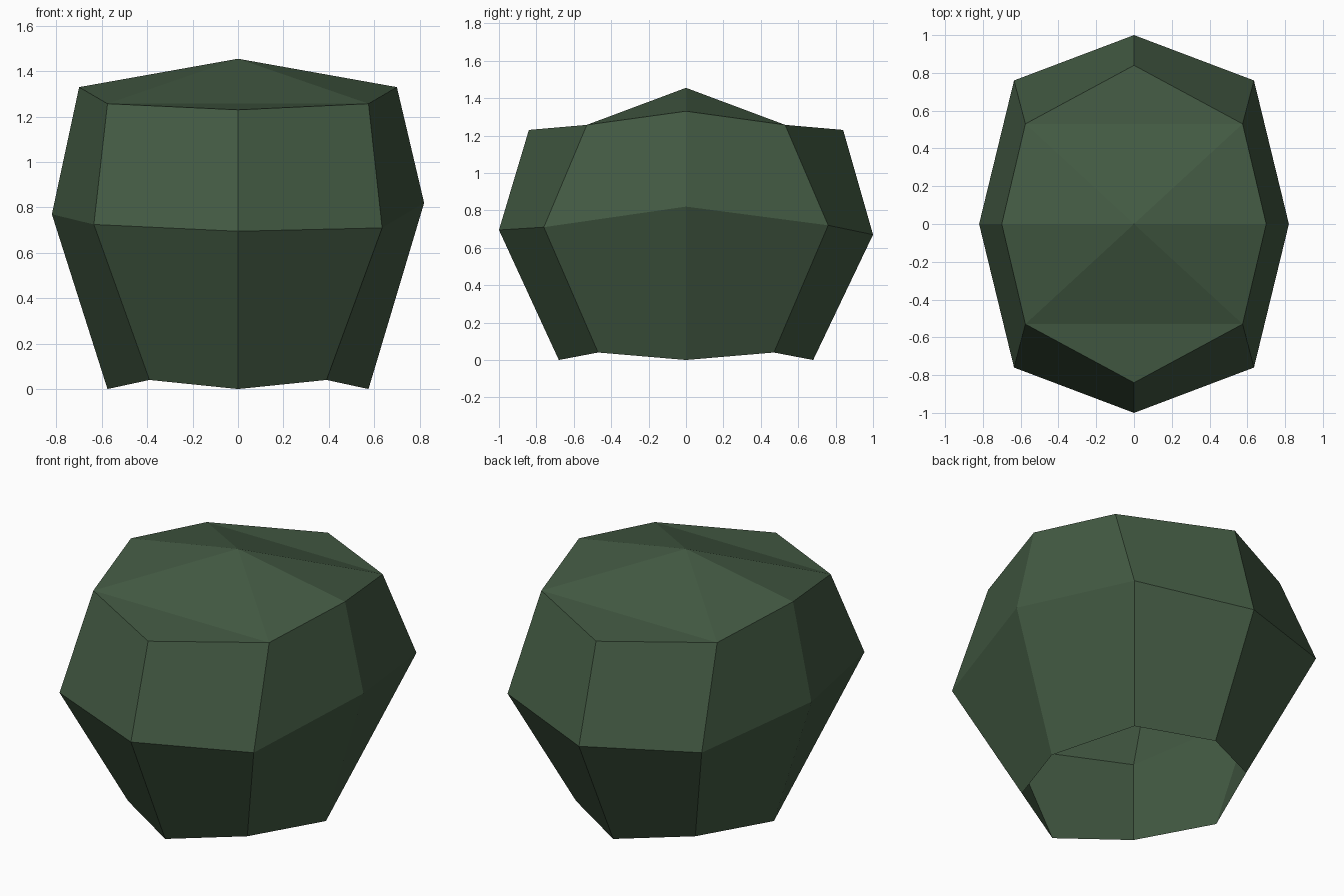
import bpy, bmesh

if "Cube" in bpy.data.objects:
    bpy.data.objects.remove(bpy.data.objects["Cube"])

# One flat dark green
green = bpy.data.materials.new("dark moss green")
green.diffuse_color = (0.056, 0.102, 0.056, 1)
green.use_nodes = True
green.node_tree.nodes["Principled BSDF"].inputs["Base Color"].default_value = green.diffuse_color


def ring(bm, side_x, front_y, corner, heights):
    """Eight-point ring, counter-clockwise from the right side."""
    cx, cy = corner
    plan = [(side_x, 0), (cx, cy), (0, front_y), (-cx, cy),
            (-side_x, 0), (-cx, -cy), (0, -front_y), (cx, -cy)]
    return [bm.verts.new((x, y, z)) for (x, y), z in zip(plan, heights)]


bm = bmesh.new()
# Horizontal sections: base, widest girth, shoulder
base = ring(bm, 0.575, 0.68, (0.39, 0.47), [0, 0.04] * 4)
girth = ring(bm, 0.82, 1.0, (0.635, 0.76),
             [0.82, 0.72, 0.67, 0.71, 0.77, 0.725, 0.695, 0.71])
shoulder = ring(bm, 0.70, 0.84, (0.575, 0.53),
                [1.33, 1.257, 1.23, 1.257] * 2)
apex = bm.verts.new((0, 0, 1.455))

# Side walls; the underside is left open
for i in range(8):
    j = (i + 1) % 8
    bm.faces.new((base[i], base[j], girth[j], girth[i]))
    bm.faces.new((girth[i], girth[j], shoulder[j], shoulder[i]))

# Crown: fan at the sides, flat lip at front and back
for i in (0, 4):
    a, s, b = shoulder[i - 1], shoulder[i], shoulder[i + 1]
    bm.faces.new((apex, a, s))
    bm.faces.new((apex, s, b))
for i in (2, 6):
    a, s, b = shoulder[i - 1], shoulder[i], shoulder[i + 1]
    bm.faces.new((apex, a, b))
    bm.faces.new((a, s, b))

# Flat-shaded facets, every face wound outward
mesh = bpy.data.meshes.new("boulder")
bm.to_mesh(mesh)
bm.free()
mesh.materials.append(green)
boulder = bpy.data.objects.new("boulder", mesh)
bpy.context.collection.objects.link(boulder)
